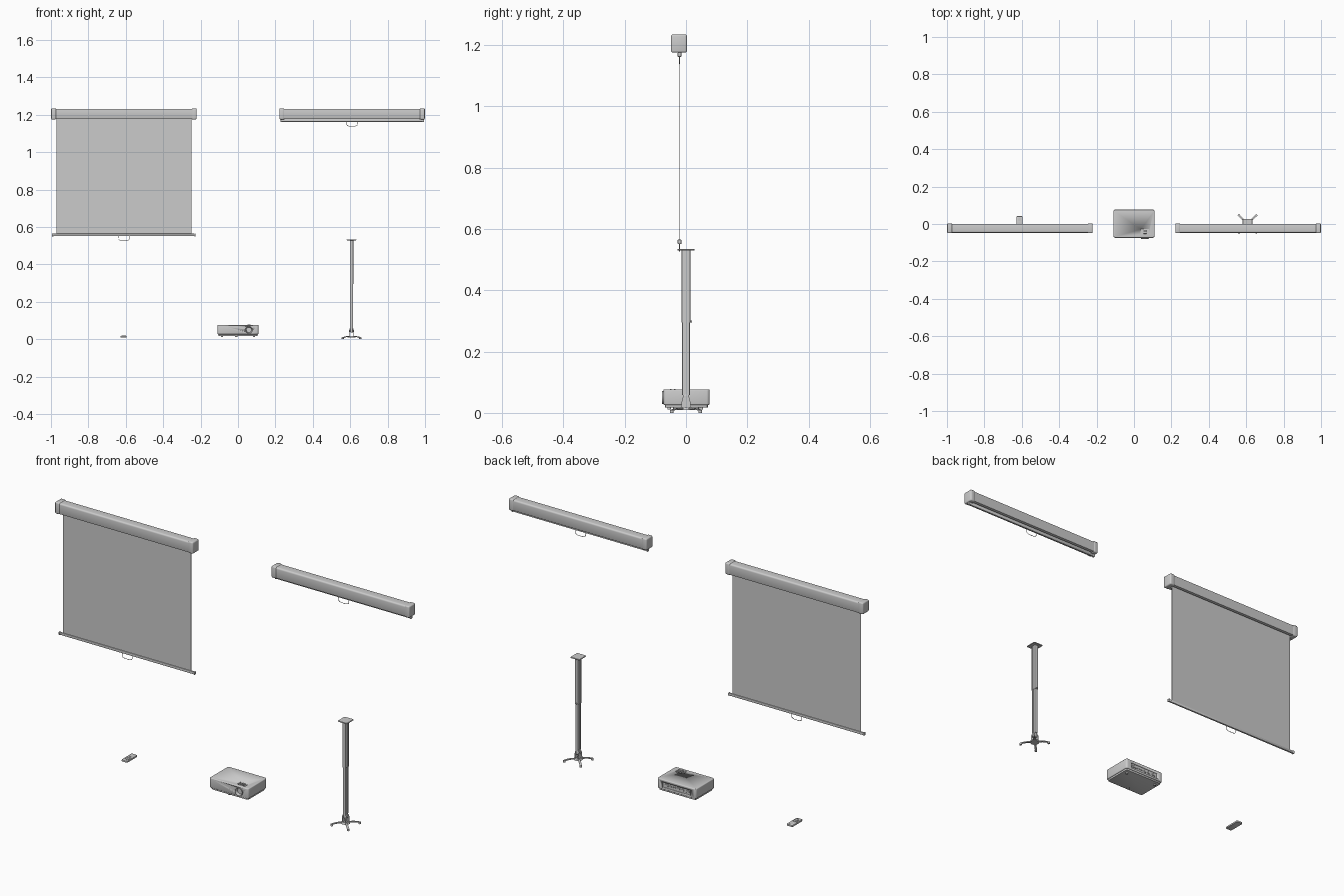
import bpy, bmesh, math
from mathutils import Matrix, Vector

if "Cube" in bpy.data.objects:
    bpy.data.objects.remove(bpy.data.objects["Cube"])


def finish(name, bm, angle=35):
    bmesh.ops.recalc_face_normals(bm, faces=bm.faces)
    me = bpy.data.meshes.new(name)
    bm.to_mesh(me)
    bm.free()
    ob = bpy.data.objects.new(name, me)
    bpy.context.collection.objects.link(ob)
    bpy.ops.object.select_all(action='DESELECT')
    bpy.context.view_layer.objects.active = ob
    ob.select_set(True)
    bpy.ops.object.shade_smooth_by_angle(angle=math.radians(angle))
    return ob


def box(name, lo, hi, bevel=0, segs=3, vertical=0):
    """Box between two corners; upright edges can take a larger radius first."""
    lo, hi = Vector(lo), Vector(hi)
    bm = bmesh.new()
    bmesh.ops.create_cube(bm, size=1)
    for v in bm.verts:
        v.co = (lo + hi) / 2 + v.co * (hi - lo)
    if vertical:
        up = [e for e in bm.edges if abs(e.verts[0].co.z - e.verts[1].co.z) > 1e-5]
        bmesh.ops.bevel(bm, geom=up, offset=vertical, segments=segs, profile=0.5, affect='EDGES')
    if bevel:
        flat = [e for e in bm.edges
                if not vertical or abs(e.verts[0].co.z - e.verts[1].co.z) < 1e-5]
        bmesh.ops.bevel(bm, geom=flat, offset=bevel, segments=segs, profile=0.5, affect='EDGES')
    return finish(name, bm)


def rod(name, centre, r, length, axis='Z', r2=None, n=24):
    bm = bmesh.new()
    rot = {'X': Matrix.Rotation(math.pi / 2, 4, 'Y'),
           'Y': Matrix.Rotation(math.pi / 2, 4, 'X'), 'Z': Matrix()}[axis]
    bmesh.ops.create_cone(bm, cap_ends=True, segments=n, radius1=r, radius2=r if r2 is None else r2,
                          depth=length, matrix=Matrix.Translation(centre) @ rot)
    return finish(name, bm)


def extrude(name, pts, a, b, matrix):
    """Extrude a local XY outline from z=a to z=b, then transform it."""
    bm = bmesh.new()
    face = bm.faces.new([bm.verts.new((x, y, a)) for x, y in pts])
    out = bmesh.ops.extrude_face_region(bm, geom=[face])
    for v in out['geom']:
        if isinstance(v, bmesh.types.BMVert):
            v.co.z = b
    bmesh.ops.transform(bm, matrix=matrix, verts=bm.verts)
    return finish(name, bm)


def wire(name, pts, r):
    cu = bpy.data.curves.new(name, 'CURVE')
    cu.dimensions = '3D'
    cu.bevel_depth, cu.bevel_resolution, cu.use_fill_caps = r, 2, True
    sp = cu.splines.new('POLY')
    sp.points.add(len(pts) - 1)
    for p, co in zip(sp.points, pts):
        p.co = (*co, 1)
    ob = bpy.data.objects.new(name, cu)
    bpy.context.collection.objects.link(ob)
    bpy.ops.object.select_all(action='DESELECT')
    bpy.context.view_layer.objects.active = ob
    ob.select_set(True)
    bpy.ops.object.convert(target='MESH')
    bpy.ops.object.shade_smooth_by_angle(angle=math.radians(40))


def cut(ob, cutter):
    m = ob.modifiers.new('cut', 'BOOLEAN')
    m.operation, m.object, m.solver = 'DIFFERENCE', cutter, 'EXACT'
    bpy.context.view_layer.objects.active = ob
    bpy.ops.object.modifier_move_to_index(modifier='cut', index=0)
    bpy.ops.object.modifier_apply(modifier='cut')
    bpy.data.objects.remove(cutter)


def arc(cx, cy, r, a0, a1, n=4):
    return [(cx + r * math.cos(math.radians(a0 + (a1 - a0) * i / n)),
             cy + r * math.sin(math.radians(a0 + (a1 - a0) * i / n))) for i in range(n + 1)]


ALONG_X = Matrix(((0, 0, 1, 0), (1, 0, 0, 0), (0, 1, 0, 0), (0, 0, 0, 1)))
SY = -0.021  # plane of the screen fabric


# Roll-up screens: slotted casing, end caps, weight bar, wire handle
def screen(tag, cx, bar_top):
    y0, y1, z0, z1, r = -0.047, 0.001, 1.177, 1.232, 0.008
    outer = (arc(y1 - 0.003, z0 + 0.003, 0.003, -90, 0, 2) + arc(y1 - r, z1 - r, r, 0, 90)
             + arc(y0 + r, z1 - r, r, 90, 180) + arc(y0 + 0.003, z0 + 0.003, 0.003, 180, 270, 2))
    t = 0.003
    inner = [(SY - 0.007, z0), (SY - 0.007, z0 + t), (y0 + t, z0 + t), (y0 + t, z1 - r),
             (y0 + r, z1 - t), (y1 - r, z1 - t), (y1 - t, z1 - r), (y1 - t, z0 + t),
             (SY + 0.007, z0 + t), (SY + 0.007, z0)]
    extrude(tag + '_casing', outer + inner, cx - 0.375, cx + 0.375, ALONG_X)
    for s in (-1, 1):
        a, b = sorted((cx + s * 0.362, cx + s * 0.389))
        box(tag + '_end_cap', (a, y0 - 0.002, z0 - 0.002), (b, y1 + 0.002, z1 + 0.002), 0.006)
    rod(tag + '_roller', (cx, SY, 1.206), 0.015, 0.72, 'X')
    box(tag + '_fabric', (cx - 0.361, SY - 0.0008, bar_top - 0.004), (cx + 0.361, SY + 0.0008, 1.2))
    box(tag + '_weight_bar', (cx - 0.378, SY - 0.005, bar_top - 0.013),
        (cx + 0.378, SY + 0.005, bar_top), 0.003, 2)
    for s in (-1, 1):
        a, b = sorted((cx + s * 0.376, cx + s * 0.384))
        box(tag + '_bar_tip', (a, SY - 0.006, bar_top - 0.014), (b, SY + 0.006, bar_top + 0.001), 0.002, 2)
    z = bar_top - 0.012
    half = [(0.029, 0), (0.029, -0.016), (0.025, -0.021), (0.014, -0.025)]
    path = [(-x, d) for x, d in half] + half[::-1]
    wire(tag + '_handle', [(cx + x, SY, z + d) for x, d in path], 0.0013)


screen('open_screen', -0.61, 0.564)
screen('closed_screen', 0.61, 1.175)

# Projector body with rear port bay and top focus window
body = box('projector_body', (-0.11, -0.074, 0.026), (0.11, 0.077, 0.077), 0.004, 3, 0.01)
cut(body, box('bay_cutter', (-0.08, 0.07, 0.035), (0.08, 0.1, 0.064)))
cut(body, box('window_cutter', (0.036, -0.058, 0.069), (0.08, -0.028, 0.1)))
cut(body, rod('lens_cutter', (0.058, -0.074, 0.05), 0.021, 0.03, 'Y', n=32))
box('projector_base', (-0.105, -0.069, 0.017), (0.105, 0.072, 0.03), 0.003, 2, 0.01)
for x, y in ((-0.085, 0.05), (0.085, 0.05), (-0.01, -0.055)):
    rod('projector_foot', (x, y, 0.0145), 0.006, 0.007)

# Lens: ring, barrel, glass
bm = bmesh.new()
prof = [(0.019, -0.06), (0.021, -0.06), (0.021, -0.078), (0.019, -0.079), (0.014, -0.068), (0.014, -0.06)]
ring = [bm.verts.new((r, y, 0)) for r, y in prof]
edges = [bm.edges.new((ring[i], ring[(i + 1) % 6])) for i in range(6)]
bmesh.ops.spin(bm, geom=ring + edges, axis=(0, 1, 0), cent=(0, 0, 0), steps=32,
               angle=math.tau, use_duplicate=False)
bmesh.ops.remove_doubles(bm, verts=bm.verts, dist=1e-5)
bmesh.ops.translate(bm, verts=bm.verts, vec=(0.058, 0, 0.05))
finish('lens_ring', bm)
rod('lens_glass', (0.058, -0.063, 0.05), 0.0145, 0.008, 'Y', n=32)
for y in (-0.05, -0.037):
    box('focus_dial', (0.05, y - 0.003, 0.067), (0.066, y + 0.003, 0.078), 0.001, 1)

# Rear ports
for x, w, z in ((-0.06, 0.018, 0.05), (-0.032, 0.014, 0.05), (-0.008, 0.014, 0.05), (0.058, 0.024, 0.05)):
    box('rear_port', (x - w / 2, 0.068, z - 0.005), (x + w / 2, 0.0735, z + 0.005), 0.001, 1)
for i in range(3):
    rod('rear_jack', (0.012 + i * 0.012, 0.071, 0.05), 0.004, 0.006, 'Y', n=16)

# Remote control with button rows
box('remote_body', (-0.629, -0.042, 0.009), (-0.595, 0.042, 0.018), 0.002, 2, 0.006)
for row in range(4):
    for col in (-1, 0, 1):
        x, y = -0.612 + col * 0.009, -0.028 + row * 0.011
        box('remote_button', (x - 0.003, y - 0.003, 0.0175), (x + 0.003, y + 0.003, 0.019))
rod('remote_pad', (-0.612, 0.025, 0.0182), 0.009, 0.0016)

# Ceiling mount: plate and two telescoping grooved tubes
MX = 0.607


def tube(name, hx, hy, z0, z1):
    g, d, r = 0.004, 0.003, 0.003
    right = (arc(hx - r, -hy + r, r, -90, 0, 3) + [(hx, -g), (hx - d, -g), (hx - d, g), (hx, g)]
             + arc(hx - r, hy - r, r, 0, 90, 3))
    left = [(-x, -y) for x, y in right]
    extrude(name, right + left, z0, z1, Matrix.Translation((MX, 0, 0)))


box('mount_plate', (MX - 0.026, -0.028, 0.529), (MX + 0.026, 0.028, 0.534), 0.001, 1, 0.003)
tube('upper_tube', 0.0095, 0.0145, 0.295, 0.53)
tube('lower_tube', 0.008, 0.0125, 0.058, 0.31)
rod('clamp_screw', (MX, 0.016, 0.298), 0.004, 0.007, 'Y', n=12)

# Tilting joint and hub
box('joint_block', (MX - 0.007, -0.01, 0.036), (MX + 0.007, 0.01, 0.06), 0.002, 2)
for s in (-1, 1):
    pts = [(-0.017, 0.016), (0.017, 0.016)] + arc(0, 0.043, 0.013, 0, 180, 10)
    extrude('joint_cheek', pts, MX + s * 0.007, MX + s * 0.011, ALONG_X)
rod('joint_bolt', (MX, 0, 0.044), 0.0045, 0.028, 'X', n=12)
rod('mount_hub', (MX, 0, 0.0135), 0.021, 0.009, r2=0.017)

# Four arched arms with foot pads
arm = [(0.012, 0.011), (0.035, 0.012), (0.055, 0.009), (0.068, 0.005),
       (0.068, 0.009), (0.055, 0.013), (0.035, 0.016), (0.012, 0.016)]
for k in range(4):
    rot = Matrix.Rotation(math.radians(45 + 90 * k), 4, 'Z')
    place = Matrix.Translation((MX, 0, 0)) @ rot
    extrude('mount_arm', arm, -0.005, 0.005, place @ Matrix.Rotation(math.pi / 2, 4, 'X'))
    rod('arm_pad', place @ Vector((0.066, 0, 0.0045)), 0.006, 0.009, n=16)
